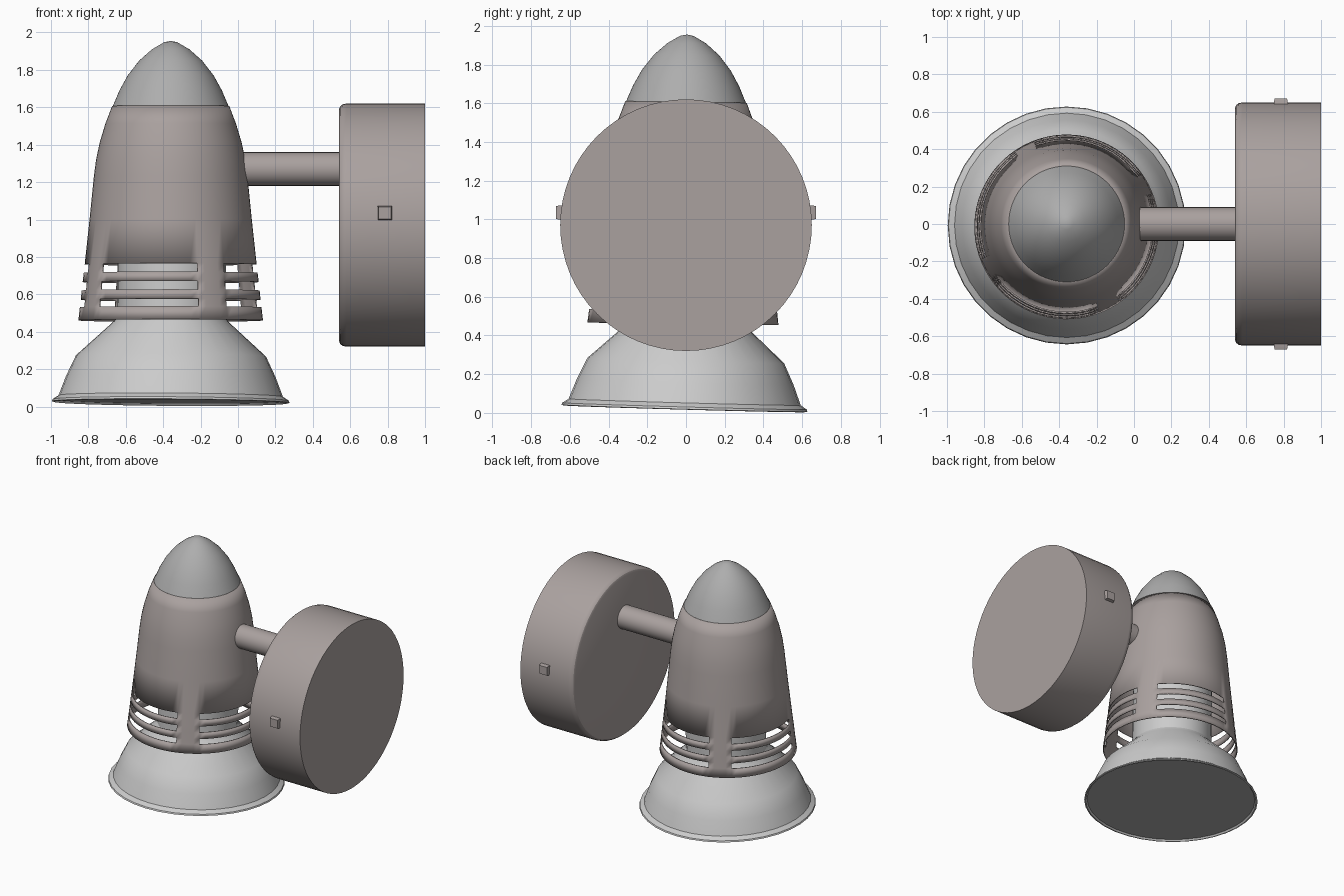
import bpy, bmesh
from math import sin, cos, radians, pi

if "Cube" in bpy.data.objects:
    bpy.data.objects.remove(bpy.data.objects["Cube"])


def material(name, rgb):
    m = bpy.data.materials.new(name)
    m.diffuse_color = (*rgb, 1)
    m.use_nodes = True
    m.node_tree.nodes["Principled BSDF"].inputs["Base Color"].default_value = m.diffuse_color
    return m


TAUPE = material("taupe_metal", (0.40, 0.355, 0.345))
GREY = material("mid_grey", (0.42, 0.42, 0.42))
LIGHT = material("light_grey", (0.62, 0.62, 0.62))


def revolve(name, profile, mat, loc=(0, 0, 0), rot=(0, 0, 0), segs=64,
            phase=0.0, hole=None):
    """Spin (radius, height) points about local z; hole(band, column) skips a face."""
    bm = bmesh.new()
    rings = []
    for r, z in profile:
        angles = [phase + 2 * pi * k / segs for k in range(segs)]
        rings.append([bm.verts.new((r * sin(a), -r * cos(a), z)) for a in angles])
    for i in range(len(rings) - 1):
        for k in range(segs):
            if hole and hole(i, k):
                continue
            n = (k + 1) % segs
            bm.faces.new((rings[i][k], rings[i][n], rings[i + 1][n], rings[i + 1][k]))
    bmesh.ops.remove_doubles(bm, verts=bm.verts, dist=1e-5)
    bmesh.ops.recalc_face_normals(bm, faces=bm.faces)
    me = bpy.data.meshes.new(name)
    bm.to_mesh(me)
    bm.free()
    me.materials.append(mat)
    ob = bpy.data.objects.new(name, me)
    bpy.context.collection.objects.link(ob)
    ob.location = loc
    ob.rotation_euler = [radians(a) for a in rot]
    bpy.ops.object.select_all(action='DESELECT')
    ob.select_set(True)
    bpy.context.view_layer.objects.active = ob
    bpy.ops.object.shade_smooth_by_angle(angle=radians(30))
    return ob


# Lamp head: heights are measured down from the apex, which is the pivot
APEX = 1.955
HEAD = dict(loc=(-0.36, 0.005, APEX), rot=(-0.8, 0, 0))


def from_apex(points):
    return [(r, z - APEX) for r, z in points]


# Housing with four groups of three cooling slits
shell = revolve("lamp_housing", from_apex([
    (0.49, 0.46), (0.482, 0.53), (0.477, 0.57), (0.472, 0.62), (0.467, 0.665),
    (0.461, 0.715), (0.456, 0.76), (0.43, 1.0), (0.407, 1.23), (0.395, 1.32),
    (0.376, 1.41), (0.346, 1.51), (0.31, 1.605)]), TAUPE,
    segs=72, phase=radians(-52),
    hole=lambda band, col: band in (1, 3, 5) and col % 18 < 14, **HEAD)
wall = shell.modifiers.new("thin_wall", 'SOLIDIFY')
wall.thickness = 0.008
wall.offset = 0

# Pointed cap
revolve("housing_cap", from_apex([
    (0.31, 1.605), (0.274, 1.69), (0.23, 1.77), (0.168, 1.85), (0.10, 1.91),
    (0.035, 1.948), (0, 1.955)]), GREY, **HEAD)

# Reflector bulb, slightly tilted, with its neck inside the housing
BULB = dict(loc=(-0.36, -0.008, 0.021), rot=(-1.6, 0.4, 0))
revolve("reflector_bulb", [
    (0.615, 0.012), (0.625, 0.0), (0.636, 0.003), (0.632, 0.014), (0.60, 0.035),
    (0.56, 0.14), (0.508, 0.25), (0.305, 0.435), (0.29, 0.46), (0.29, 0.9),
    (0.25, 0.94), (0, 0.94)], LIGHT, segs=36, **BULB)
revolve("bulb_lens", [(0, 0.012), (0.615, 0.012)], GREY, segs=36, **BULB)

# Arm and round wall mount, both spun about the x axis
revolve("arm", [(0, 0.02), (0.09, 0.02), (0.09, 0.56), (0, 0.56)], TAUPE,
        loc=(0, 0, 1.27), rot=(0, 90, 0), segs=32)
revolve("wall_mount", [(0, 0.54), (0.62, 0.54), (0.635, 0.546), (0.646, 0.56),
                       (0.65, 0.58), (0.65, 1.0), (0, 1.0)], TAUPE,
        loc=(0, 0, 0.97), rot=(0, 90, 0))

# Small square screws on both sides of the mount
for side, label in ((-1, "front"), (1, "back")):
    revolve("screw_" + label, [(0, 0.62), (0.056, 0.62), (0.052, 0.655),
                               (0.046, 0.672), (0, 0.672)], TAUPE,
            loc=(0.785, 0, 1.035), rot=(-90 * side, 0, 0), segs=4, phase=pi / 4)
